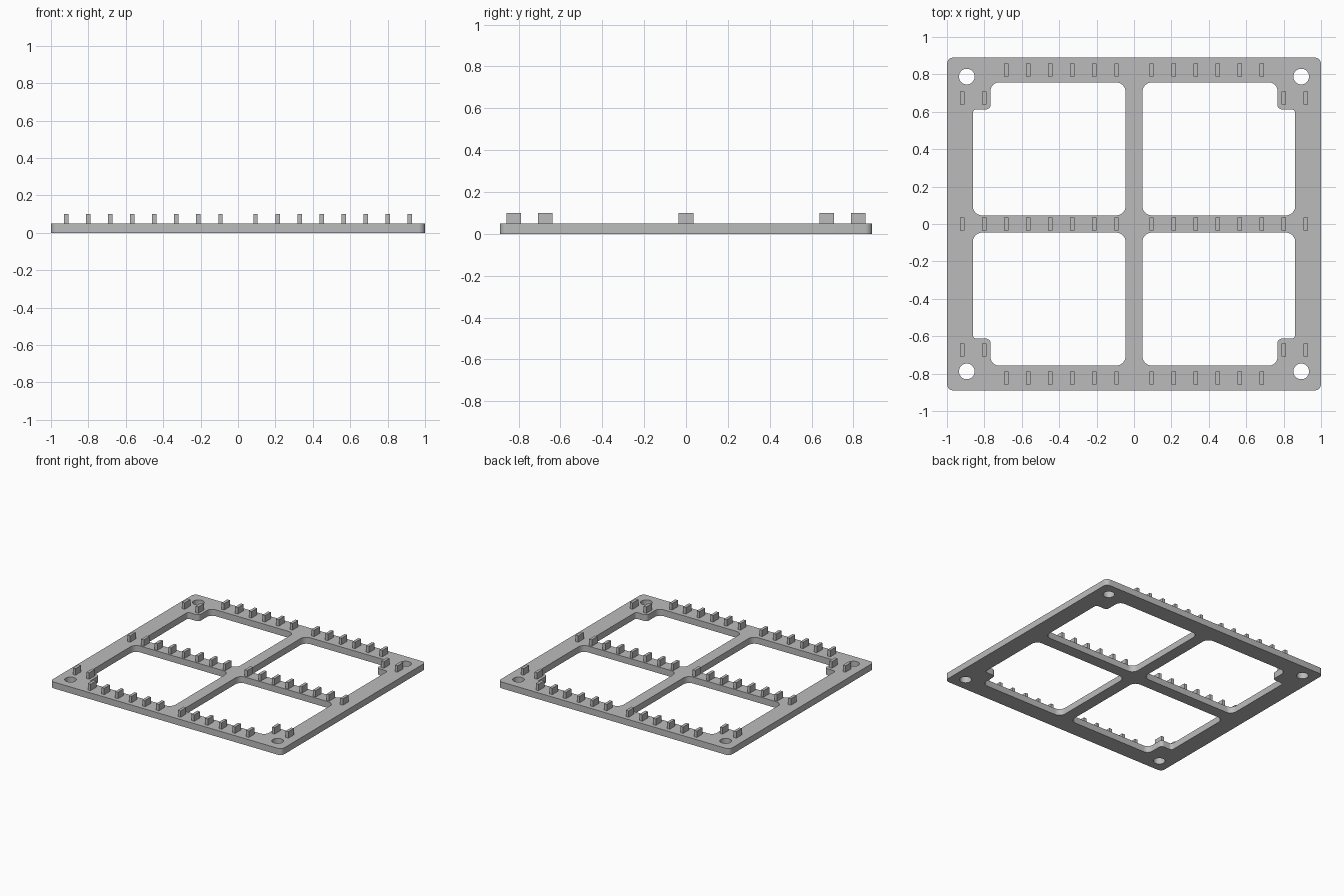
import bpy
from math import sin, cos, pi
from mathutils import Vector

cube = bpy.data.objects.get("Cube")
if cube:
    bpy.data.objects.remove(cube)

PLATE, TOP = 0.05, 0.1
QUADRANTS = [(sx, sy) for sx in (-1, 1) for sy in (-1, 1)]

grey = bpy.data.materials.new("plain grey")
grey.use_nodes = True
colour = (0.5, 0.5, 0.5, 1)
grey.diffuse_color = colour
grey.node_tree.nodes["Principled BSDF"].inputs["Base Color"].default_value = colour


def rounded(corners, steps=8):
    """Outline of right-angled corners (x, y, radius), each turned into an arc."""
    pts = [Vector(c[:2]) for c in corners]
    out = []
    for i, p in enumerate(pts):
        r = corners[i][2]
        back = (pts[i - 1] - p).normalized()
        ahead = (pts[(i + 1) % len(pts)] - p).normalized()
        centre = p + r * (back + ahead)
        for k in range(steps + 1):
            t = k / steps * pi / 2
            out.append(centre - r * (ahead * cos(t) + back * sin(t)))
    return out


def add_outline(curve, pts):
    spline = curve.splines.new("POLY")
    spline.points.add(len(pts) - 1)
    for point, p in zip(spline.points, pts):
        point.co = (p[0], p[1], 0, 1)
    spline.use_cyclic_u = True


# Frame: rounded plate with four notched windows and four corner holes
curve = bpy.data.curves.new("frame_profile", "CURVE")
curve.dimensions = "2D"
curve.fill_mode = "BOTH"
curve.extrude = PLATE / 2
W, D = 1.0, 0.89
add_outline(curve, rounded([(-W, -D, .035), (W, -D, .035), (W, D, .035), (-W, D, .035)]))
window = [(.045, .046, .05), (.862, .046, .05), (.862, .613, .02),
          (.767, .613, .025), (.767, .757, .045), (.045, .757, .05)]
for sx, sy in QUADRANTS:
    add_outline(curve, rounded([(x * sx, y * sy, r) for x, y, r in window]))
    add_outline(curve, [(sx * .894 + .042 * cos(a * pi / 16),
                         sy * .788 + .042 * sin(a * pi / 16)) for a in range(32)])
profile = bpy.data.objects.new("frame_profile", curve)
bpy.context.collection.objects.link(profile)
bpy.context.view_layer.update()
mesh = bpy.data.meshes.new_from_object(
    profile.evaluated_get(bpy.context.evaluated_depsgraph_get()))
bpy.data.objects.remove(profile)
frame = bpy.data.objects.new("frame", mesh)
frame.location.z = PLATE / 2
bpy.context.collection.objects.link(frame)
mesh.materials.clear()
mesh.materials.append(grey)
bpy.ops.object.select_all(action="DESELECT")
frame.select_set(True)
bpy.context.view_layer.objects.active = frame
bpy.ops.object.shade_smooth_by_angle()


# Pegs: upright tabs along the front, middle and back rails
def peg(x, y):
    bpy.ops.mesh.primitive_cube_add(size=1, location=(x, y, (PLATE + TOP) / 2))
    ob = bpy.context.object
    ob.name = "peg"
    ob.scale = (.023, .07, TOP - PLATE)
    ob.data.materials.append(grey)


for side in (-1, 1):
    for i in range(8):
        x = side * (.094 + .1178 * i)
        outer = .824 if i < 6 else .673  # last two step in around the corner hole
        for y in (-outer, 0, outer):
            peg(x, y)
